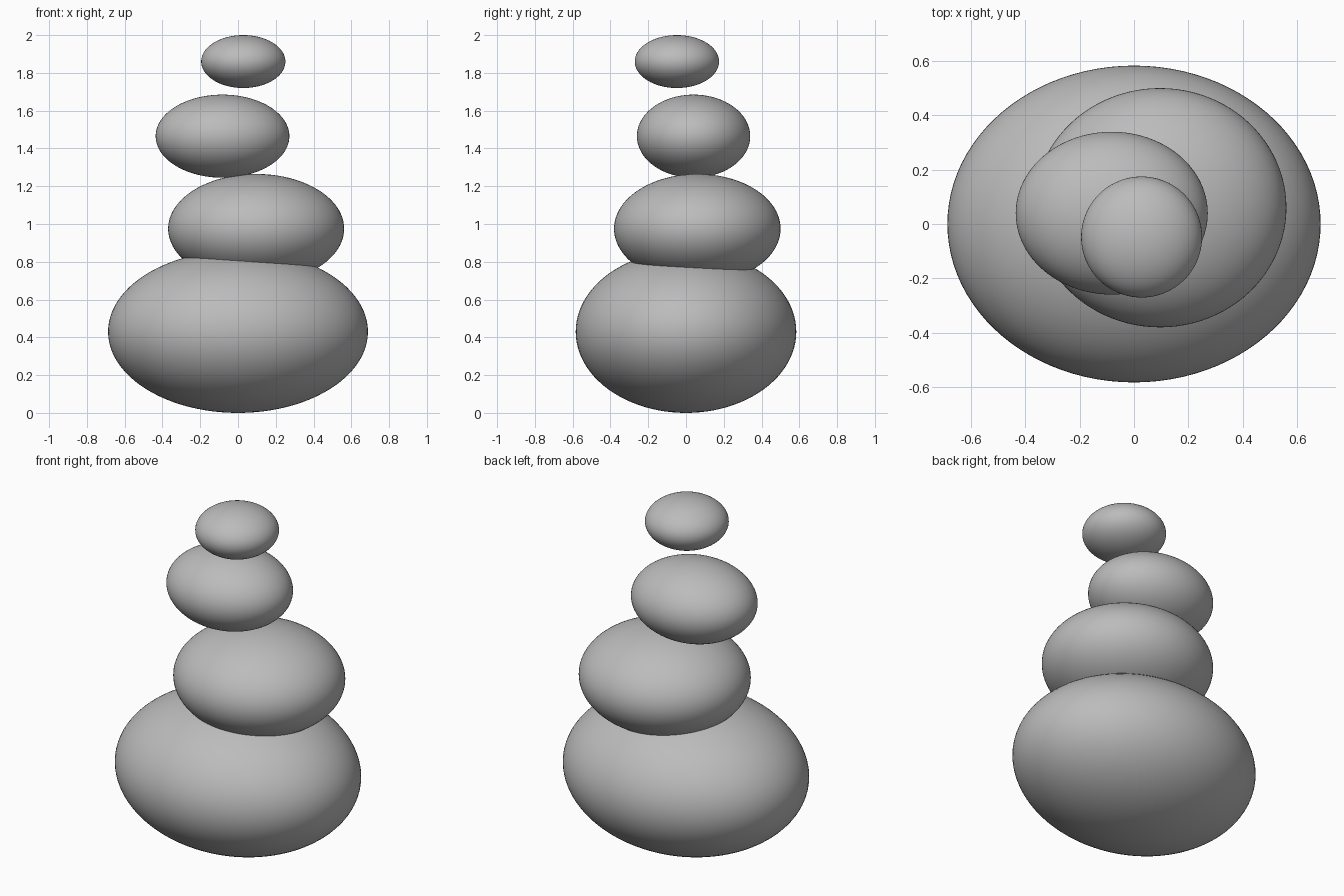
import bpy

cube = bpy.data.objects.get("Cube")
if cube:
    bpy.data.objects.remove(cube, do_unlink=True)

# Single stone colour
stone = bpy.data.materials.new("stone grey")
stone.use_nodes = True
colour = (0.5, 0.5, 0.5, 1)
stone.diffuse_color = colour
stone.node_tree.nodes["Principled BSDF"].inputs["Base Color"].default_value = colour


def pebble(name, centre, radii):
    """A smooth ellipsoid stone."""
    bpy.ops.mesh.primitive_uv_sphere_add(segments=96, ring_count=48, location=centre)
    obj = bpy.context.object
    obj.name = name
    obj.scale = radii
    bpy.ops.object.transform_apply(location=False, rotation=False, scale=True)
    bpy.ops.object.shade_smooth()
    obj.data.materials.append(stone)


# Stack from the ground up
pebble("base_stone", (0, 0, 0.43), (0.688, 0.584, 0.43))
pebble("second_stone", (0.096, 0.06, 0.975), (0.466, 0.441, 0.29))
pebble("third_stone", (-0.082, 0.04, 1.465), (0.354, 0.30, 0.22))
pebble("top_stone", (0.028, -0.048, 1.86), (0.223, 0.223, 0.14))
